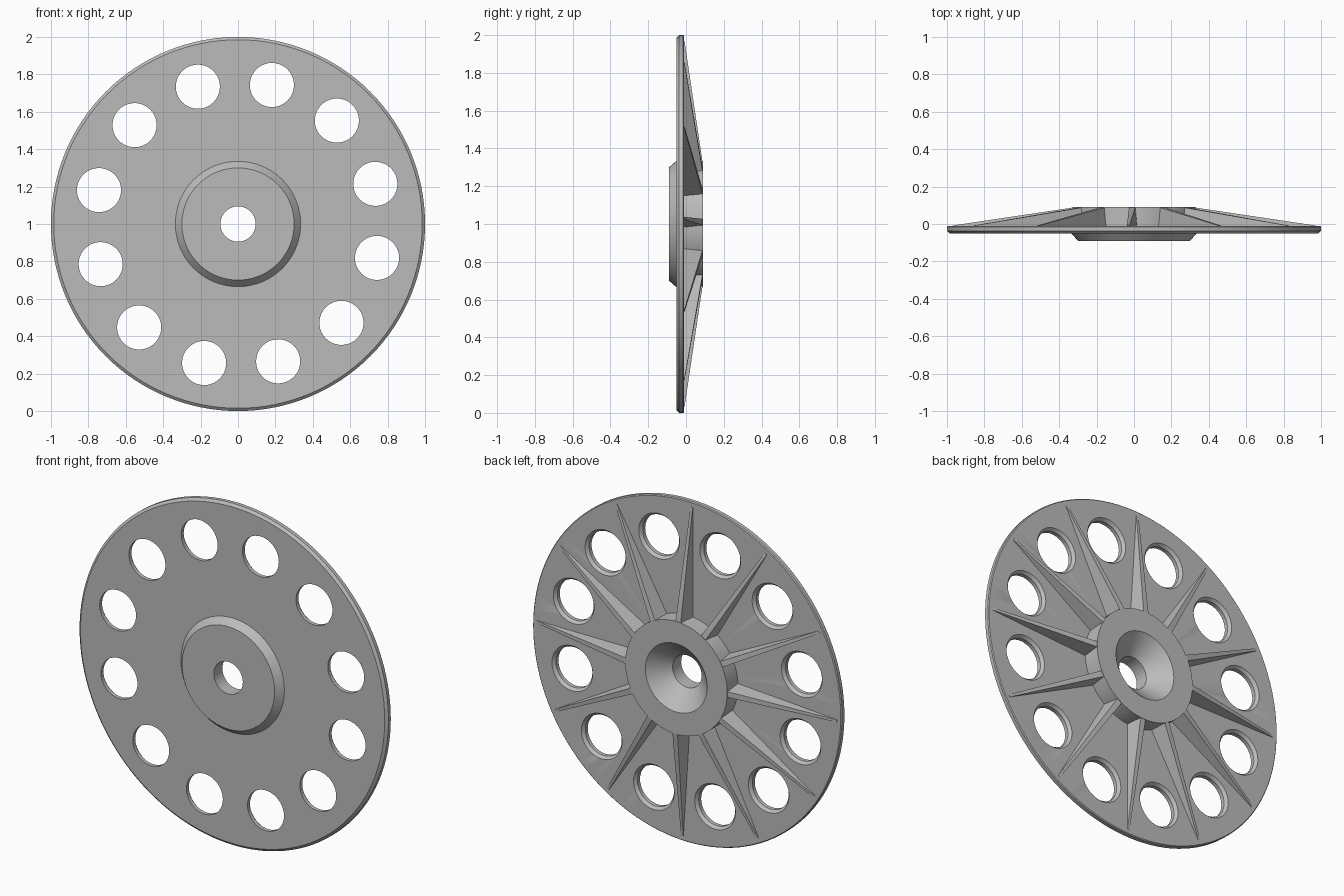
import bpy, bmesh, math
from mathutils import Matrix, Vector

if "Cube" in bpy.data.objects:
    bpy.data.objects.remove(bpy.data.objects["Cube"], do_unlink=True)

COUNT = 12
STEP = math.tau / COUNT

grey = bpy.data.materials.new("plain_grey")
grey.use_nodes = True
grey.diffuse_color = (0.5, 0.5, 0.5, 1)
grey.node_tree.nodes["Principled BSDF"].inputs["Base Color"].default_value = (0.5, 0.5, 0.5, 1)


def finish(bm, name):
    """Turn a bmesh into a grey object standing around the wheel axis."""
    bmesh.ops.recalc_face_normals(bm, faces=bm.faces)
    mesh = bpy.data.meshes.new(name)
    bm.to_mesh(mesh)
    bm.free()
    mesh.materials.append(grey)
    obj = bpy.data.objects.new(name, mesh)
    obj.location.z = 1
    bpy.context.collection.objects.link(obj)
    return obj


def lathe(bm, profile, segments, centre=(0, 0, 0)):
    """Revolve a closed (radius, y) profile about an axis parallel to y."""
    rings = []
    for i in range(segments):
        a = math.tau * i / segments
        rings.append([bm.verts.new(Vector((r * math.cos(a), y, r * math.sin(a))) + Vector(centre))
                      for r, y in profile])
    n = len(profile)
    for i in range(segments):
        a, b = rings[i], rings[(i + 1) % segments]
        for j in range(n):
            k = (j + 1) % n
            bm.faces.new((a[j], a[k], b[k], b[j]))


def smooth(obj):
    bpy.ops.object.select_all(action='DESELECT')
    obj.select_set(True)
    bpy.context.view_layer.objects.active = obj
    bpy.ops.object.shade_smooth_by_angle(angle=math.radians(25))


# Flat round plate with a bevelled front rim
bm = bmesh.new()
lathe(bm, [(0.25, -0.05), (0.985, -0.05), (1, -0.037), (1, -0.015), (0.995, -0.01), (0.25, -0.01)], 128)
plate = finish(bm, "plate")

# Ring of round holes, slightly wider towards the back
bm = bmesh.new()
for i in range(COUNT):
    a = math.radians(16.3) + i * STEP
    spot = Matrix.Translation((0.765 * math.cos(a), 0, 0.765 * math.sin(a)))
    rings = []
    for r, y in [(0.118, -0.1), (0.118, -0.027), (0.132, -0.01), (0.132, 0.05)]:
        ring = bmesh.ops.create_circle(bm, segments=40, radius=r,
                                       matrix=spot @ Matrix.Translation((0, y, 0))
                                       @ Matrix.Rotation(math.pi / 2, 4, 'X'))["verts"]
        rings.append(ring)
    for lower, upper in zip(rings, rings[1:]):
        for j in range(40):
            k = (j + 1) % 40
            bm.faces.new((lower[j], lower[k], upper[k], upper[j]))
    bm.faces.new(rings[0])
    bm.faces.new(rings[-1])
cutter = finish(bm, "hole_cutter")
cutter.hide_render = True
cut = plate.modifiers.new("holes", 'BOOLEAN')
cut.operation = 'DIFFERENCE'
cut.solver = 'EXACT'
cut.object = cutter
bpy.context.view_layer.objects.active = plate
bpy.ops.object.modifier_apply(modifier=cut.name)
bpy.data.objects.remove(cutter, do_unlink=True)

# Hub: bevelled front boss, round back collar, conical bowl and centre bore
bm = bmesh.new()
lathe(bm, [(0.094, -0.09), (0.3, -0.09), (0.335, -0.05), (0.335, -0.03), (0.33, -0.02),
           (0.33, 0.09), (0.2, 0.09), (0.094, -0.01)], 96)
hub = finish(bm, "hub")

# Tapered ribs running from the collar out to the rim
bm = bmesh.new()
for i in range(COUNT):
    turn = Matrix.Rotation(-(math.radians(1.8) + i * STEP), 4, 'Y')
    ends = []
    for u, top, wide, narrow in [(0.315, 0.0895, 0.029, 0.017), (0.97, -0.008, 0.008, 0.007)]:
        ends.append([bm.verts.new(turn @ Vector(p)) for p in
                     [(u, -0.02, -wide), (u, -0.02, wide), (u, top, narrow), (u, top, -narrow)]])
    a, b = ends
    bm.faces.new(a)
    bm.faces.new(b)
    for j in range(4):
        k = (j + 1) % 4
        bm.faces.new((a[j], a[k], b[k], b[j]))
finish(bm, "ribs")

for part in (plate, hub):
    smooth(part)
